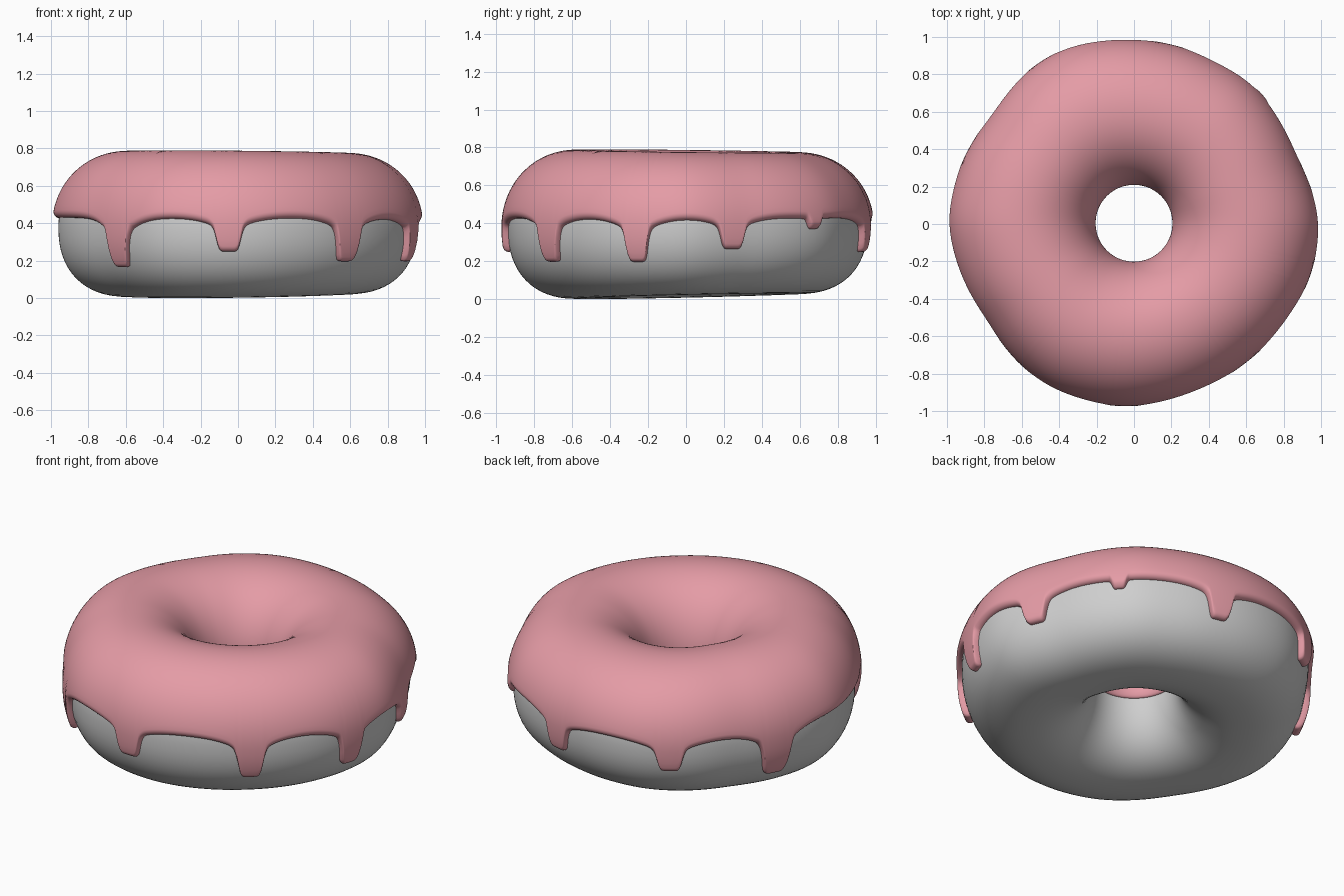
import bpy, bmesh, math

if "Cube" in bpy.data.objects:
    bpy.data.objects.remove(bpy.data.objects["Cube"])

def material(name, rgb):
    m = bpy.data.materials.new(name)
    m.diffuse_color = (*rgb, 1)
    m.use_nodes = True
    m.node_tree.nodes["Principled BSDF"].inputs["Base Color"].default_value = m.diffuse_color
    return m

# Uneven outer outline: angle in degrees -> radius of the iced ring
OUTLINE = [(-164, .974), (-145, .945), (-117, .992), (-94, .984), (-69, .962),
           (-52, .957), (-34, .969), (-19, .984), (0, .998), (20, .944),
           (32, .957), (51, .984), (62, .973), (82, .98), (96, .995),
           (110, 1.01), (126, .995), (144, .958), (167, .986), (179, 1.003)]
# Drips: angle, lowest height, half width in degrees, strength of the shoulders
DRIPS = [(-133, .17, 4.2, 1.4), (-93, .25, 4, .8), (-51, .2, 4.2, 1), (-16, .2, 3.6, 1),
         (15, .265, 4, .8), (45, .37, 2.4, .1), (79, .25, 3.8, .8),
         (120, .26, 4, .8), (156, .17, 4.5, 1.3)]
HOLE = .225      # dough hole radius
THICK = .034     # icing thickness
N = 720

def raw_radius(deg):
    """Gaussian-weighted periodic average of the outline points."""
    n = len(OUTLINE)
    for i in range(n):
        a0, r0 = OUTLINE[i]
        a1, r1 = OUTLINE[(i + 1) % n]
        span = (a1 - a0) % 360
        d = (deg - a0) % 360
        if d < span:
            return r0 + (r1 - r0) * d / span

RAW = [raw_radius(i * 360 / N - 180) for i in range(N)]
KERNEL = [(k, math.exp(-(k / 12) ** 2)) for k in range(-28, 29)]
KSUM = sum(w for _, w in KERNEL)
RADIUS = [sum(RAW[(i + k) % N] * w for k, w in KERNEL) / KSUM for i in range(N)]

def ring_shape(i):
    """Bottom and top height and outer dough radius at column i."""
    deg = i * 360 / N - 180
    bottom = .015 + .015 * math.cos(math.radians(deg - 60))
    top = .747 - .009 * math.cos(math.radians(deg - 50))
    return bottom, top, RADIUS[i] - THICK - .003

def section(i, t, off=0):
    """Point on the ring cross-section; t=0 outside, pi/2 top, pi at the hole."""
    bottom, top, outer = ring_shape(i)
    a, b = (outer - HOLE) / 2, (top - bottom) / 2
    c, s = math.cos(t), math.sin(t)
    e = 2 / 2.05 if s > 0 else 2 / 2.3
    r = (outer + HOLE) / 2 + math.copysign(abs(c) ** e, c) * a
    z = (bottom + top) / 2 + math.copysign(abs(s) ** e, s) * b
    r += off * c * (.6 if c < 0 else 1)
    z += off * s
    ang = math.radians(i * 360 / N - 180)
    return (r * math.cos(ang), r * math.sin(ang) + .004, z)

def edge_height(deg):
    """Lower rim of the icing: arches between rounded drips."""
    z = .43
    for a, low, w, k in DRIPS:
        d = abs((deg - a + 180) % 360 - 180)
        z -= .075 * k * math.exp(-(d / 9) ** 1.5)
    for a, low, w, k in DRIPS:
        d = abs((deg - a + 180) % 360 - 180)
        drop = 1 / (1 + (d / w) ** 8)
        z += (low - z) * drop
    return z

def height_to_t(i, z):
    bottom, top, _ = ring_shape(i)
    v = (z - (bottom + top) / 2) / ((top - bottom) / 2)
    n = 2.05 if v > 0 else 2.3
    return math.copysign(math.asin(min(1, abs(v) ** (n / 2))), v)

def loft(name, columns, closed, mat):
    bm = bmesh.new()
    grid = [[bm.verts.new(p) for p in col] for col in columns]
    m = len(grid[0])
    for i, col in enumerate(grid):
        nxt = grid[(i + 1) % len(grid)]
        for j in range(m if closed else m - 1):
            k = (j + 1) % m
            bm.faces.new((col[j], nxt[j], nxt[k], col[k]))
    bmesh.ops.recalc_face_normals(bm, faces=bm.faces[:])
    for f in bm.faces:
        f.smooth = True
    me = bpy.data.meshes.new(name)
    bm.to_mesh(me)
    bm.free()
    me.materials.append(mat)
    ob = bpy.data.objects.new(name, me)
    bpy.context.collection.objects.link(ob)
    return ob

# Dough ring
dough = material("plain grey dough", (.62, .62, .62))
loft("dough_ring", [[section(i, 2 * math.pi * j / 64) for j in range(64)]
                    for i in range(0, N, 4)], True, dough)

# Icing shell with rounded lips, following the drip line outside and level in the hole
pink = material("pink icing", (.78, .33, .38))
columns = []
LIP = .09
for i in range(N):
    t0 = height_to_t(i, edge_height(i * 360 / N - 180))
    t1 = math.pi + .03
    col = [section(i, t0, -.01)]
    lip = [(LIP * (1 - math.cos(q)), math.sin(q)) for q in
           [math.pi / 2 * k / 6 for k in range(7)]]
    col += [section(i, t0 + d, THICK * h) for d, h in lip]
    col += [section(i, t0 + LIP + (t1 - t0 - 2 * LIP) * j / 48, THICK)
            for j in range(1, 48)]
    col += [section(i, t1 - d, THICK * h) for d, h in reversed(lip)]
    col.append(section(i, t1, -.01))
    columns.append(col)
loft("icing", columns, False, pink)
